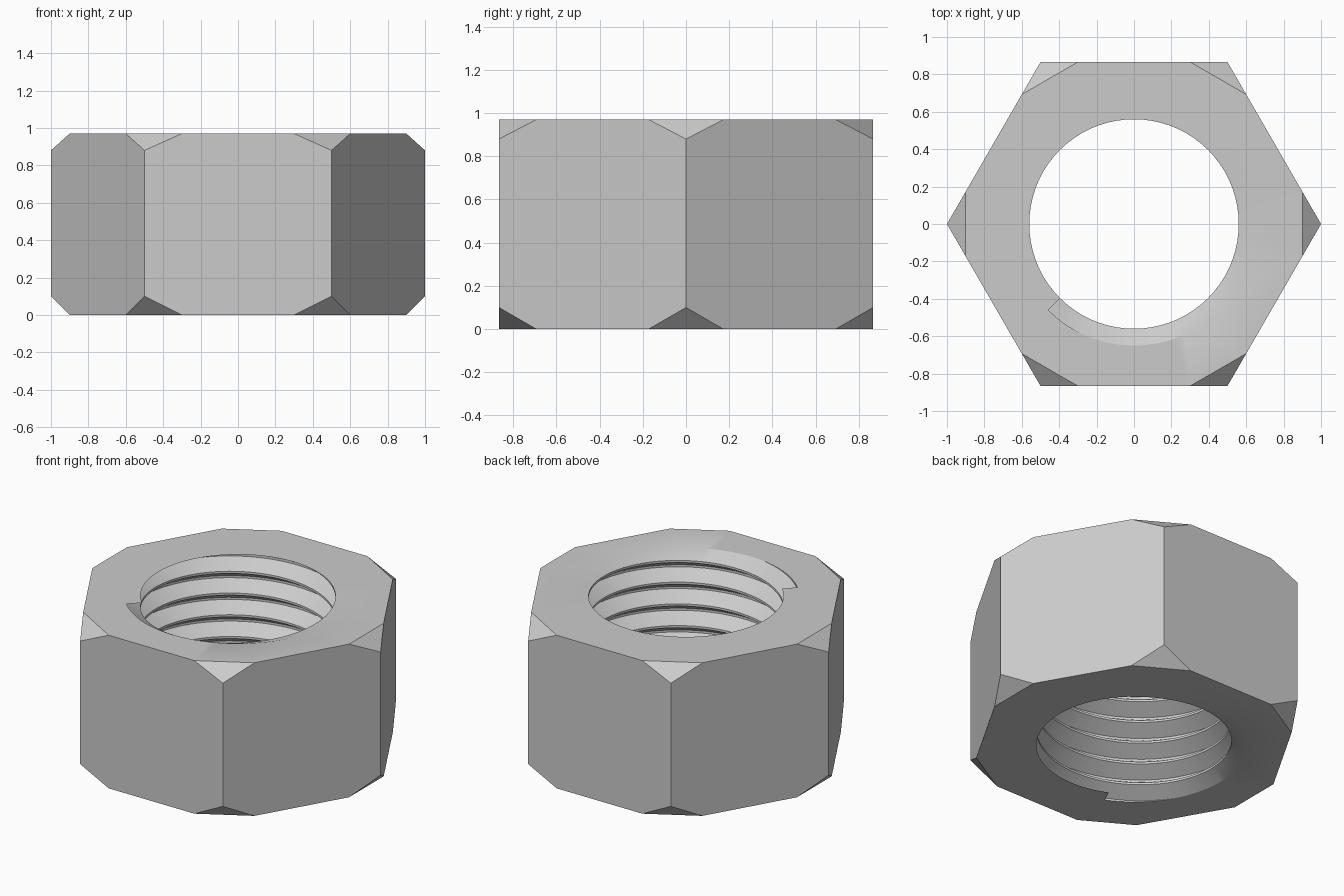
import bpy, bmesh, math
from mathutils import Vector

if "Cube" in bpy.data.objects:
    bpy.data.objects.remove(bpy.data.objects["Cube"])

H = 0.97                       # nut height
CREST, ROOT = 0.56, 0.65       # thread radii
PITCH = H / 7.044
PHASE = 0.1806
N = 72                         # segments round the bore
PROFILE = [(0.0, CREST), (0.1, CREST), (0.5, ROOT), (0.6, ROOT)]

bm = bmesh.new()


def face(points):
    return bm.faces.new([bm.verts.new(p) for p in points])


def polar(r, a, z):
    return Vector((r * math.cos(a), r * math.sin(a), z))


# Hexagonal body: flat sides and cut corners
corners = [polar(1, i * math.pi / 3, 0) for i in range(6)]


def at(v, z):
    return Vector((v.x, v.y, z))


LOW, HIGH = 0.1, 0.88
rim = []
for i in range(6):
    a, b, prev = corners[i], corners[(i + 1) % 6], corners[i - 1]
    p, q = a.lerp(b, 0.2), a.lerp(b, 0.8)
    back = a.lerp(prev, 0.2)
    rim += [p, q]
    face([at(a, LOW), at(p, 0), at(q, 0), at(b, LOW),
          at(b, HIGH), at(q, H), at(p, H), at(a, HIGH)])
    face([at(a, HIGH), at(p, H), at(back, H)])
    face([at(a, LOW), at(back, 0), at(p, 0)])

# Top and bottom faces with a round hole
for z, up in ((0, -1), (H, 1)):
    edges = []
    hole = [polar(ROOT, 2 * math.pi * j / N, z) for j in range(N)]
    for loop in ([at(v, z) for v in rim], hole):
        vs = [bm.verts.new(p) for p in loop]
        edges += [bm.edges.new((vs[k - 1], vs[k])) for k in range(len(vs))]
    res = bmesh.ops.triangle_fill(bm, edges=edges, use_beauty=True, normal=(0, 0, up))
    for f in res["geom"]:
        if isinstance(f, bmesh.types.BMFace):
            f.normal_update()
            if f.normal.z * up < 0:
                f.normal_flip()

# Helical thread, flattened where it runs out at both ends
rows = [(k + s, r) for k in range(-3, 11) for s, r in PROFILE]


def column(j):
    a = 2 * math.pi * j / N
    return [polar(r, a, min(H, max(0, PITCH * (s + j / N - PHASE)))) for s, r in rows]


for j in range(N):
    ca, cb = column(j), column(j + 1)
    live = [n for n in range(len(rows) - 1)
            if not all(v.z <= 0 for v in (ca[n], cb[n], ca[n + 1], cb[n + 1]))
            and not all(v.z >= H for v in (ca[n], cb[n], ca[n + 1], cb[n + 1]))]
    a, b = ca[live[0]:live[-1] + 2], cb[live[0]:live[-1] + 2]
    ta, tb = 2 * math.pi * j / N, 2 * math.pi * (j + 1) / N
    if rows[live[0]][1] == CREST:
        a, b = [polar(ROOT, ta, 0)] + a, [polar(ROOT, tb, 0)] + b
    if rows[live[-1] + 1][1] == CREST:
        a, b = a + [polar(ROOT, ta, H)], b + [polar(ROOT, tb, H)]
    for n in range(len(a) - 1):
        face([a[n + 1], b[n + 1], b[n], a[n]])

bmesh.ops.remove_doubles(bm, verts=bm.verts[:], dist=1e-5)

mesh = bpy.data.meshes.new("hex_nut")
bm.to_mesh(mesh)
bm.free()
nut = bpy.data.objects.new("hex_nut", mesh)
bpy.context.collection.objects.link(nut)

# Plain grey metal
mat = bpy.data.materials.new("grey_metal")
mat.diffuse_color = (0.6, 0.6, 0.6, 1)
mat.use_nodes = True
mat.node_tree.nodes["Principled BSDF"].inputs["Base Color"].default_value = mat.diffuse_color
mesh.materials.append(mat)

bpy.context.view_layer.objects.active = nut
nut.select_set(True)
bpy.ops.object.shade_smooth_by_angle(angle=math.radians(25))
